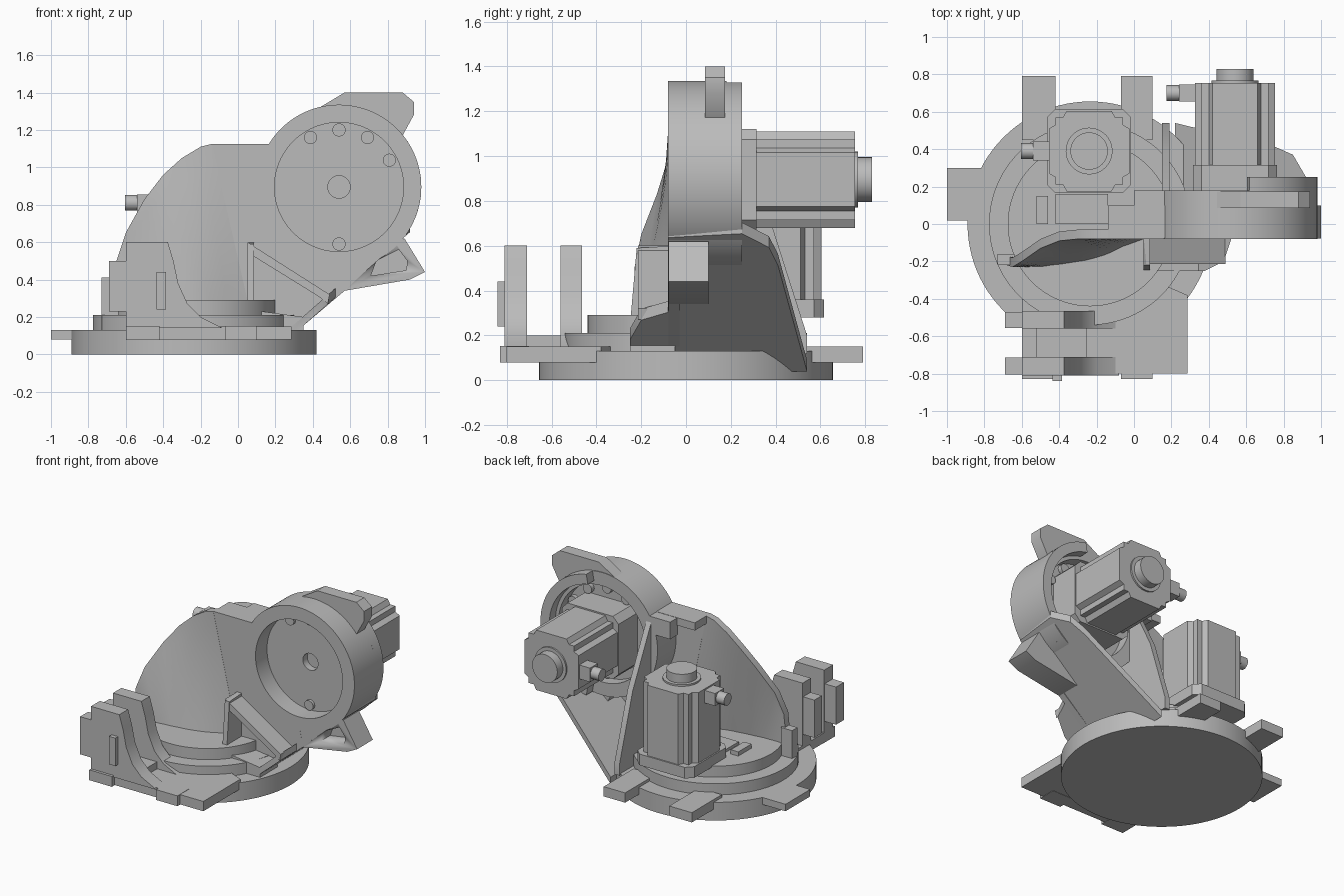
import bpy, bmesh, math
from mathutils import Matrix, Vector

if "Cube" in bpy.data.objects:
    bpy.data.objects.remove(bpy.data.objects["Cube"], do_unlink=True)

grey = bpy.data.materials.new("machine_grey")
grey.use_nodes = True
grey.diffuse_color = (0.5, 0.5, 0.5, 1)
grey.node_tree.nodes["Principled BSDF"].inputs["Base Color"].default_value = (0.5, 0.5, 0.5, 1)


def finish(name, bm, matrix=None):
    if matrix:
        bm.transform(matrix)
    bmesh.ops.recalc_face_normals(bm, faces=bm.faces)
    mesh = bpy.data.meshes.new(name)
    bm.to_mesh(mesh)
    bm.free()
    mesh.materials.append(grey)
    ob = bpy.data.objects.new(name, mesh)
    bpy.context.collection.objects.link(ob)
    bpy.ops.object.select_all(action='DESELECT')
    ob.select_set(True)
    bpy.context.view_layer.objects.active = ob
    bpy.ops.object.shade_smooth_by_angle(angle=math.radians(30))
    return ob


PLACE = {'x': lambda a, b, d: (d, a, b),
         'y': lambda a, b, d: (a, d, b),
         'z': lambda a, b, d: (a, b, d)}


def prism_mesh(pts, axis, lo, hi):
    bm = bmesh.new()
    face = bm.faces.new([bm.verts.new(PLACE[axis](a, b, lo)) for a, b in pts])
    out = bmesh.ops.extrude_face_region(bm, geom=[face])
    step = Vector(PLACE[axis](0, 0, hi - lo))
    bmesh.ops.translate(bm, vec=step, verts=[v for v in out['geom'] if isinstance(v, bmesh.types.BMVert)])
    return bm


def prism(name, pts, axis, lo, hi, matrix=None):
    return finish(name, prism_mesh(pts, axis, lo, hi), matrix)


def box(name, x, y, z, matrix=None):
    return prism(name, [(x[0], y[0]), (x[1], y[0]), (x[1], y[1]), (x[0], y[1])], 'z', *z, matrix)


def arc(c, r, start, end, n):
    angles = [math.radians(start + (end - start) * i / n) for i in range(n + 1)]
    return [(c[0] + r * math.cos(a), c[1] + r * math.sin(a)) for a in angles]


def disc(name, c, r, axis, lo, hi, matrix=None, n=64):
    return prism(name, arc(c, r, 0, 360, n)[:-1], axis, lo, hi, matrix)


def ring(name, c, inner, outer, axis, lo, hi, start=0, end=360, n=64):
    bm = bmesh.new()
    full = end - start == 360
    rows = []
    for pi, po in zip(arc(c, inner, start, end, n), arc(c, outer, start, end, n)):
        rows.append([bm.verts.new(PLACE[axis](*p, d)) for p, d in ((pi, lo), (po, lo), (po, hi), (pi, hi))])
    if full:
        rows[-1] = rows[0]
    for a, b in zip(rows, rows[1:]):
        for k in range(4):
            m = (k + 1) % 4
            bm.faces.new((a[k], a[m], b[m], b[k]))
    if not full:
        bm.faces.new(rows[0])
        bm.faces.new(rows[-1])
    loose = [v for v in bm.verts if not v.link_faces]
    bmesh.ops.delete(bm, geom=loose, context='VERTS')
    return finish(name, bm)


# Base, feet and turntable
HUB = (-0.235, 0)
disc("base_disc", HUB, 0.655, 'z', 0, 0.13, n=96)
disc("turntable_lower", HUB, 0.54, 'z', 0.12, 0.21, n=96)
disc("turntable_upper", HUB, 0.44, 'z', 0.2, 0.29, n=96)
for side, x in (("right", (-0.6, -0.42)), ("left", (-0.07, 0.1))):
    box("back_foot_" + side, x, (0.45, 0.79), (0.08, 0.15))
    box("front_foot_" + side, x, (-0.83, -0.7), (0.078, 0.152))
box("side_tab", (-1, -0.75), (0.02, 0.3), (0.08, 0.13))
prism("front_plate", [(-0.6, -0.8), (0.285, -0.8), (0.285, -0.38), (0.1, -0.3), (-0.6, -0.3)],
      'z', 0.08, 0.15)
box("floor_tab", (-0.52, -0.46), (0, 0.15), (0.28, 0.32))
box("floor_block", (-0.42, -0.14), (0, 0.16), (0.28, 0.31))

# Front saddle bracket
saddle = [(-0.6, 0.14), (-0.6, 0.6), (-0.375, 0.6), (-0.345, 0.5), (-0.32, 0.38),
          (-0.27, 0.27), (-0.2, 0.2), (-0.08, 0.14)]
for side, y in (("front", (-0.81, -0.71)), ("back", (-0.56, -0.465))):
    prism("saddle_cheek_" + side, saddle, 'y', *y)
    box("saddle_flange_" + side, (-0.69, -0.59), (y[0] + 0.005, y[1] - 0.005), (0.23, 0.5))
box("saddle_floor", (-0.52, -0.25), (-0.74, -0.53), (0.14, 0.2))
box("saddle_rib", (-0.435, -0.385), (-0.84, -0.8), (0.24, 0.44))

# Curved front shell of the arm, ruled between its foot and its crest
foot = [(-0.68, -0.22), (-0.58, -0.23), (-0.48, -0.23), (-0.38, -0.22),
        (-0.25, -0.2), (-0.15, -0.17), (-0.05, -0.12), (0.06, -0.08)]
crest = [(-0.68, -0.22, 0.3), (-0.65, -0.23, 0.5), (-0.6, -0.2, 0.65), (-0.5, -0.13, 0.83),
         (-0.4, -0.09, 0.96), (-0.3, -0.08, 1.05), (-0.2, -0.08, 1.11), (-0.14, -0.08, 1.125)]
bm = bmesh.new()
rows = []
for f, c in zip(foot, crest):
    low, high = Vector((*f, 0.25)), Vector(c)
    rows.append([bm.verts.new(low.lerp(high, t / 8)) for t in range(9)])
for a, b in zip(rows, rows[1:]):
    for k in range(8):
        bm.faces.new((a[k], b[k], b[k + 1], a[k + 1]))
back = bmesh.ops.extrude_face_region(bm, geom=bm.faces[:])
bmesh.ops.translate(bm, vec=(0, 0.05, 0), verts=[v for v in back['geom'] if isinstance(v, bmesh.types.BMVert)])
finish("arm_shell", bm)
box("shell_edge_tab", (-0.73, -0.64), (-0.22, -0.16), (0.12, 0.41))

# Arm web, top beam and rear rib
HEAD = (0.54, 0.895)
prism("arm_web", [(-0.14, 1.125), (0.16, 1.125)] + arc(HEAD, 0.4, 150, 270, 14)
      + [(0.57, 0.34), (0.31, 0.12), (0.05, 0.2)], 'y', -0.079, -0.03)
box("arm_top_beam", (-0.14, 0.17), (-0.075, 0.1), (1.07, 1.125))
box("arm_beam_step", (0, 0.18), (0.09, 0.18), (1.0, 1.123))
prism("rear_rib", [(-0.04, 1.08), (0.18, 1.08), (0.39, 0.67), (0.54, 0.2), (0.54, 0.12), (-0.04, 0.12)],
      'x', 0.15, 0.19)

# Sloping underside running up to the head
bm = prism_mesh([(0.22, -0.25), (0.38, -0.25), (0.48, -0.2), (0.52, -0.08), (0.9, -0.08), (0.92, 0.25),
                 (0.85, 0.37), (0.76, 0.41), (0.22, 0.54)], 'z', 0, 0.05)
for v in bm.verts:
    v.co.z += 0.04 + 0.877 * (v.co.x - 0.22)
finish("arm_underside", bm)

# Front gusset frame
prism("gusset_post", [(-0.05, 0.6), (-0.22, 0.59), (-0.26, 0.13), (-0.05, 0.13)], 'x', 0.05, 0.085)
prism("gusset_beam", [(0.05, 0.6), (0.49, 0.32), (0.48, 0.27), (0.43, 0.31), (0.05, 0.545)], 'y', -0.215, -0.05)
prism("gusset_sill", [(0.05, 0.12), (0.35, 0.12), (0.35, 0.2), (0.05, 0.24)], 'y', -0.25, -0.05)

# Round head housing
ring("head_ring", HEAD, 0.345, 0.44, 'y', -0.08, 0.18, n=96)
ring("head_rear_lip", HEAD, 0.37, 0.44, 'y', 0.17, 0.25, -80, 80, 48)
ring("head_web", HEAD, 0.06, 0.36, 'y', 0.05, 0.1)
for i, a in enumerate((60, 90, 120, 28, 270)):
    p = arc(HEAD, 0.305, a, a, 1)[0]
    disc(f"head_bolt_{i}", p, 0.035, 'y', 0.03, 0.13, n=20)
prism("head_top_lug", [(0.42, 1.31), (0.57, 1.4), (0.88, 1.4), (0.94, 1.35), (0.94, 1.28),
                       (0.88, 1.17), (0.75, 1.25), (0.55, 1.31)], 'y', 0.085, 0.175)
lug = prism("head_lower_lug", [(0.84, 0.6), (0.89, 0.62), (1.0, 0.44), (0.92, 0.4), (0.57, 0.34),
                               (0.5, 0.48)], 'y', -0.078, 0.1)
cutter = prism("lug_pocket_cutter", [(0.71, 0.42), (0.74, 0.5), (0.86, 0.56), (0.905, 0.5), (0.9, 0.45)],
               'y', -0.2, 0.03)
cutter.hide_render = True
cut = lug.modifiers.new("pocket", 'BOOLEAN')
cut.operation, cut.object = 'DIFFERENCE', cutter
bpy.context.view_layer.objects.active = lug
bpy.ops.object.modifier_apply(modifier=cut.name)
bpy.data.objects.remove(cutter, do_unlink=True)


# Motors
def four_way(quarter):
    pts = []
    for _ in range(4):
        pts += quarter
        quarter = [(-b, a) for a, b in quarter]
    return pts


def motor(name, matrix, flange, length):
    prism(name + "_flange", four_way([(0.225, 0.18), (0.18, 0.225)]), 'z', 0, flange, matrix)
    section = four_way([(0.215, 0.12), (0.18, 0.14), (0.18, 0.18), (0.14, 0.18), (0.12, 0.215)])
    prism(name + "_body", section, 'z', flange - 0.01, length, matrix)
    disc(name + "_collar", (0, 0), 0.125, 'z', length - 0.01, length + 0.012, matrix, 40)
    disc(name + "_cap", (0, 0), 0.1, 'z', length, length + 0.075, matrix, 40)
    plug = length - 0.055
    box(name + "_socket", (-0.3, -0.2), (-0.05, 0.05), (plug - 0.045, plug + 0.045), matrix)
    disc(name + "_plug", (0, plug), 0.042, 'x', -0.365, -0.29, matrix, 24)


motor("turntable_motor", Matrix.Translation((-0.24, 0.39, 0.28)), 0.08, 0.585)
motor("head_motor", Matrix.Translation((0.54, 0.1, 0.895)) @ Matrix.Rotation(-math.pi / 2, 4, 'X'), 0.215, 0.655)
